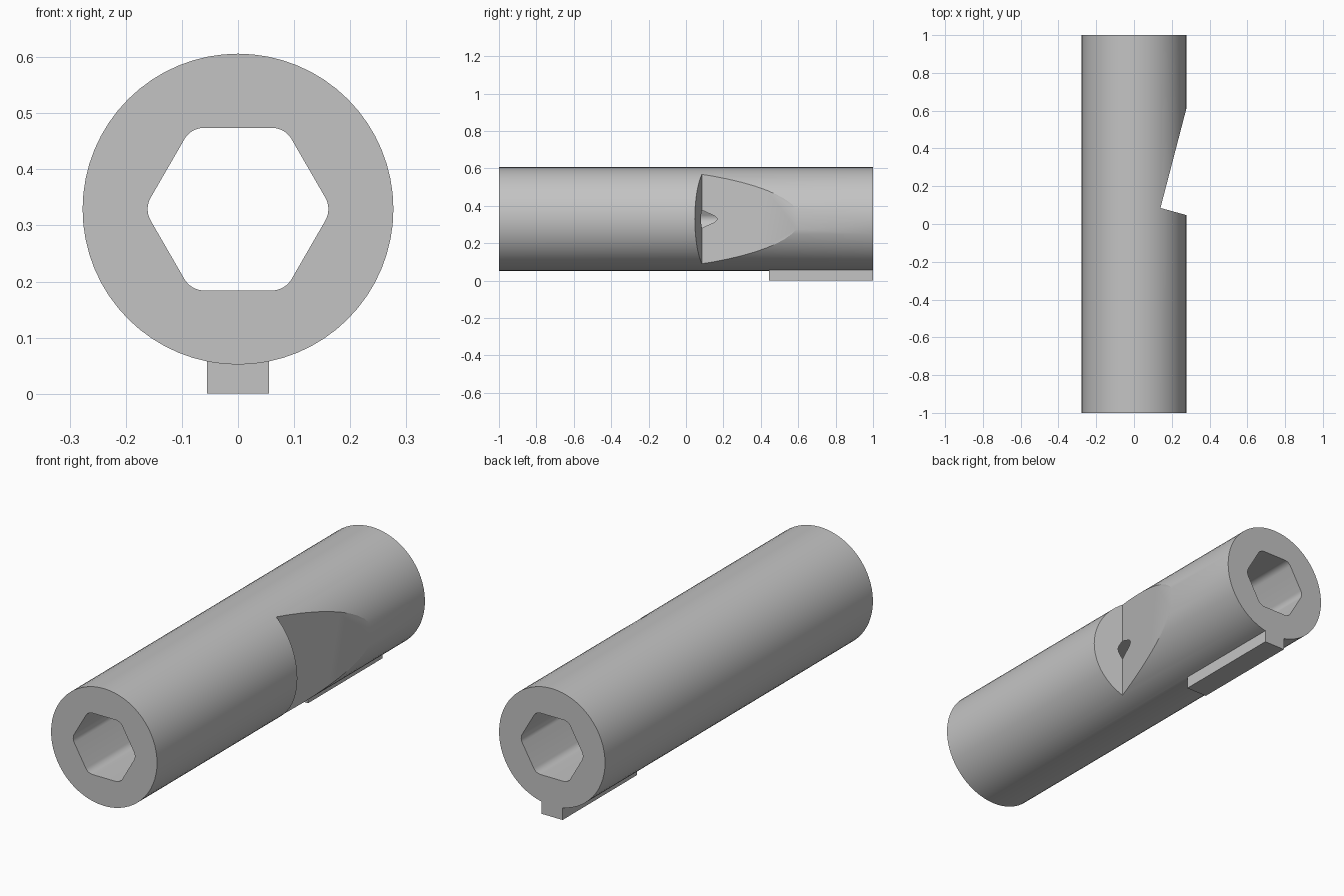
import bpy, bmesh, math
from mathutils import Vector

if "Cube" in bpy.data.objects:
    bpy.data.objects.remove(bpy.data.objects["Cube"], do_unlink=True)

AXIS_Z = 0.329    # height of the tube axis
RADIUS = 0.277
APOTHEM = 0.145   # half the distance across the bore flats
FILLET = 0.041

grey = bpy.data.materials.new("plain grey")
grey.use_nodes = True
grey.diffuse_color = (0.55, 0.55, 0.55, 1)
grey.node_tree.nodes["Principled BSDF"].inputs["Base Color"].default_value = (0.55, 0.55, 0.55, 1)


def prism(name, points, travel):
    """Extrude a closed planar outline along a vector."""
    bm = bmesh.new()
    face = bm.faces.new([bm.verts.new(p) for p in points])
    moved = bmesh.ops.extrude_face_region(bm, geom=[face], use_keep_orig=True)["geom"]
    bmesh.ops.translate(bm, vec=travel, verts=[v for v in moved if isinstance(v, bmesh.types.BMVert)])
    bmesh.ops.recalc_face_normals(bm, faces=bm.faces)
    mesh = bpy.data.meshes.new(name)
    bm.to_mesh(mesh)
    bm.free()
    mesh.materials.append(grey)
    obj = bpy.data.objects.new(name, mesh)
    bpy.context.collection.objects.link(obj)
    return obj


def combine(target, other, operation):
    """Apply a boolean and discard the helper."""
    mod = target.modifiers.new(operation.title(), 'BOOLEAN')
    mod.operation, mod.object, mod.solver = operation, other, 'EXACT'
    bpy.ops.object.select_all(action='DESELECT')
    bpy.context.view_layer.objects.active = target
    target.select_set(True)
    bpy.ops.object.modifier_apply(modifier=mod.name)
    bpy.data.objects.remove(other, do_unlink=True)


def around(radius, angle, y):
    return Vector((radius * math.cos(angle), y, AXIS_Z + radius * math.sin(angle)))


# Round tube body
circle = [around(RADIUS, math.tau * i / 64, -1) for i in range(64)]
tube = prism("tube_body", circle, (0, 2, 0))

# Key rib under the rear end
rib = [(-0.055, 0.445, 0), (0.055, 0.445, 0), (0.055, 0.445, 0.1), (-0.055, 0.445, 0.1)]
combine(tube, prism("key_rib", rib, (0, 0.555, 0)), 'UNION')

# Hexagonal bore with rounded corners
hexagon = []
for corner in range(6):
    angle = math.radians(60 * corner)
    centre = around((APOTHEM - FILLET) / math.cos(math.pi / 6), angle, -1.1)
    for step in range(9):
        a = angle + math.radians(-30 + 60 * step / 8)
        hexagon.append(centre + FILLET * Vector((math.cos(a), 0, math.sin(a))))
combine(tube, prism("bore_cutter", hexagon, (0, 2.2, 0)), 'DIFFERENCE')

# Slanted side notch that just breaks into the bore
notch = [(0.14, 0.085, -0.1), (0.35, 0.027, -0.1), (0.35, 0.89, -0.1)]
combine(tube, prism("notch_cutter", notch, (0, 0, 0.9)), 'DIFFERENCE')

bpy.ops.object.shade_smooth_by_angle(angle=math.radians(20))
